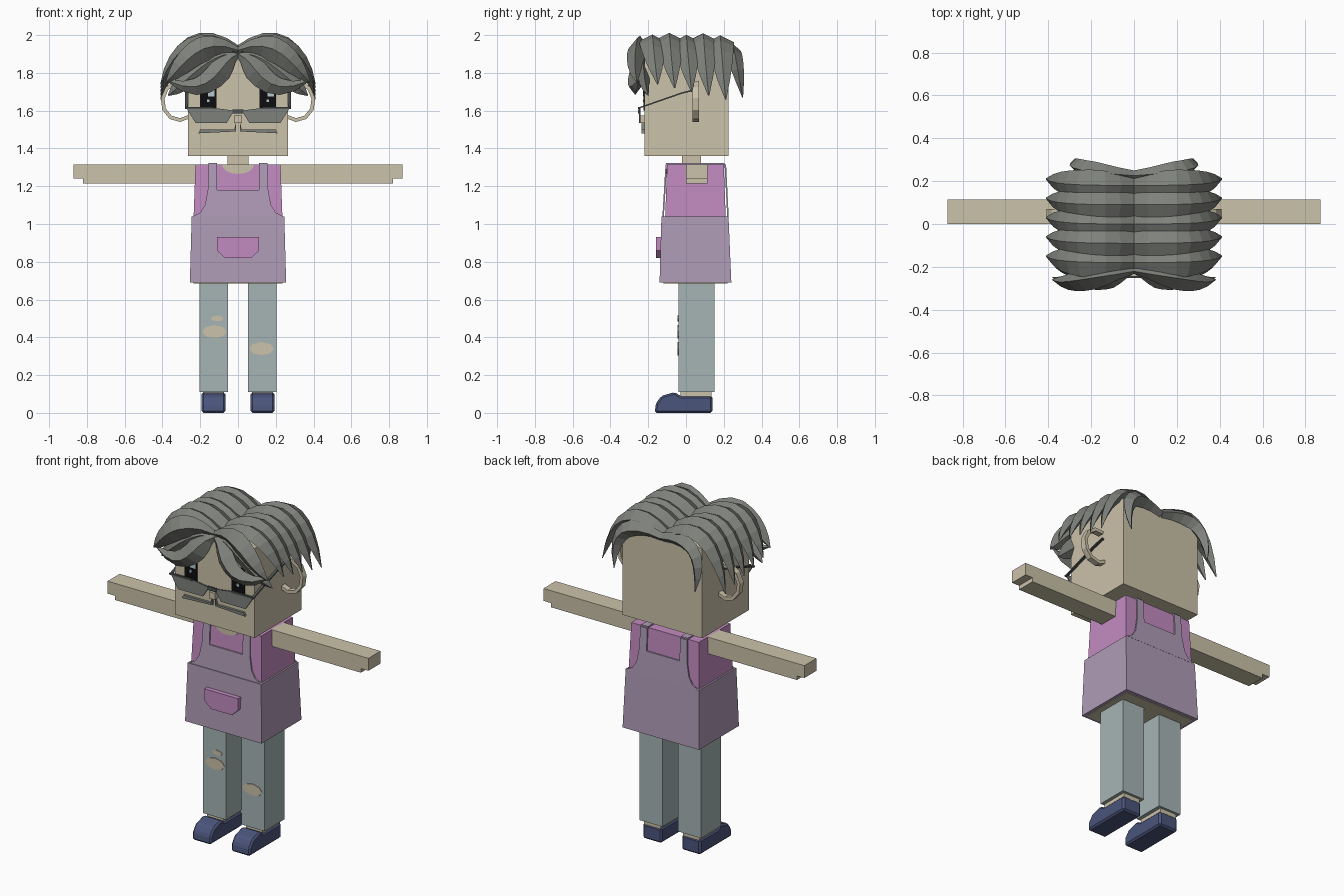
import bpy, bmesh
from math import sin, cos, pi
from mathutils import Vector
from mathutils.geometry import interpolate_bezier

cube = bpy.data.objects.get("Cube")
if cube:
    bpy.data.objects.remove(cube)


def material(name, red, green, blue):
    mat = bpy.data.materials.new(name)
    mat.use_nodes = True
    colour = (red, green, blue, 1)
    mat.diffuse_color = colour
    mat.node_tree.nodes["Principled BSDF"].inputs["Base Color"].default_value = colour
    return mat


SKIN = material("skin", 0.6, 0.54, 0.4)
HAIR = material("grey hair", 0.21, 0.22, 0.2)
SHIRT = material("pink shirt", 0.54, 0.26, 0.53)
APRON = material("mauve apron", 0.43, 0.33, 0.47)
JEANS = material("pale jeans", 0.38, 0.46, 0.46)
SHOE = material("navy shoe", 0.07, 0.09, 0.2)
BLACK = material("eye black", 0.004, 0.004, 0.005)
GLINT = material("eye glint", 0.47, 0.58, 0.6)
FRAME = material("frame grey", 0.08, 0.09, 0.09)

# Shared heights and depths of the body
HEM, WAIST, SHOULDER, CHIN, CROWN = 0.69, 1.04, 1.315, 1.36, 1.9
FACE, NAPE, HEAD_SIDE = -0.22, 0.225, 0.265
CUFF, KNEE_FACE = 0.11, -0.04
THIN = 0.008


def loft(name, mat, rings, mirror=False):
    """Skin a list of equal-length vertex rings, with capped ends."""
    bm = bmesh.new()
    rows = [[bm.verts.new(point) for point in ring] for ring in rings]
    for low, high in zip(rows, rows[1:]):
        for i in range(len(low)):
            bm.faces.new((low[i - 1], low[i], high[i], high[i - 1]))
    bm.faces.new(rows[0])
    bm.faces.new(rows[-1])
    bmesh.ops.recalc_face_normals(bm, faces=bm.faces[:])
    mesh = bpy.data.meshes.new(name)
    bm.to_mesh(mesh)
    bm.free()
    mesh.materials.append(mat)
    part = bpy.data.objects.new(name, mesh)
    bpy.context.collection.objects.link(part)
    if mirror:
        part.modifiers.new("Mirror", "MIRROR").use_mirror_merge = False
    return part


def rectangle(x, y, z):
    return [(x[0], y[0], z), (x[1], y[0], z), (x[1], y[1], z), (x[0], y[1], z)]


def box(name, mat, x, y, z, mirror=False):
    return loft(name, mat, [rectangle(x, y, height) for height in z], mirror)


def middle(half_width):
    return (-half_width, half_width)


def symmetric(half):
    return half + [(-x, z) for x, z in reversed(half)]


def arc(x, z, width, height, start=0.0, sweep=2 * pi, steps=8):
    angles = [start + sweep * i / steps for i in range(steps)]
    return [(x + width * cos(a), z + height * sin(a)) for a in angles]


def plate(name, mat, outline, y, depth=THIN, lean=0.0, mirror=False):
    """Extrude an x-z outline along y; lean tilts it with height above the waist."""
    rings = [[(x, side + lean * (z - WAIST), z) for x, z in outline] for side in (y, y + depth)]
    return loft(name, mat, rings, mirror)


def lock(name, start, pull, sweep, tip, depth, thick, root):
    """Diamond-section strand along a curve, growing from its root and tapering to its tip."""
    path = interpolate_bezier(Vector(start), Vector(pull), Vector(sweep), Vector(tip), 9)
    across = Vector((0, 1, 0))
    rings = []
    for i, point in enumerate(path):
        along = i / (len(path) - 1)
        size = (root + (1 - root) * min(1, along * 3)) * (1 - along ** 4) + 0.05
        ahead = path[min(i + 1, len(path) - 1)] - path[max(i - 1, 0)]
        wide = across * depth * size
        high = ahead.cross(across).normalized() * thick * size
        rings.append([point + wide, point + high, point - wide, point - high])
    return loft(name, HAIR, rings, mirror=True)


# Head and neck
box("head", SKIN, middle(HEAD_SIDE), (FACE, NAPE), (CHIN, CROWN))
box("neck", SKIN, middle(0.055), (-0.02, 0.08), (SHOULDER, CHIN))

# Torso, apron skirt and body underside
loft("shirt", SHIRT, [rectangle(middle(0.235), (-0.11, 0.21), WAIST),
                      rectangle(middle(0.225), (-0.1, 0.2), SHOULDER)])
loft("apron_skirt", APRON, [rectangle(middle(0.255), (-0.14, 0.24), HEM),
                            rectangle(middle(0.245), (-0.13, NAPE), WAIST)])
box("body_underside", SKIN, middle(0.235), (-0.12, 0.22), (HEM - THIN / 2, HEM + THIN))

# Bib with curved sides, and straps over the shoulders
bib = symmetric([(0.24, WAIST), (0.2, 1.06), (0.175, 1.1), (0.16, 1.18)])
strap = [(x, z) for x, z in ((0.11, 1.18), (0.16, 1.18), (0.155, SHOULDER), (0.11, SHOULDER))]
for side, y, lean in (("front", -0.125, 0.06), ("back", 0.218, -0.05)):
    plate(side + "_bib", APRON, bib, y, lean=lean)
    plate(side + "_strap", APRON, strap, y, lean=lean, mirror=True)
box("shoulder_band", APRON, (0.11, 0.155), (-0.105, 0.205), (SHOULDER - THIN, SHOULDER + THIN), mirror=True)
plate("neckline", SKIN, arc(0, SHOULDER, 0.085, 0.05, start=pi, sweep=pi * 9 / 8, steps=9), -0.107)
plate("pocket", SHIRT, symmetric([(0.112, 0.93), (0.112, 0.86), (0.07, 0.82)]), -0.16, depth=0.04)

# Arms with stepped fingertips
box("arm", SKIN, (0.22, 0.82), (0, 0.115), (0.215 + 1, SHOULDER), mirror=True)
box("fingertips", SKIN, (0.82, 0.87), (0, 0.115), (1.24, SHOULDER), mirror=True)

# Legs, ankles and shoes
box("trouser_leg", JEANS, (0.053, 0.205), (KNEE_FACE, 0.15), (CUFF, HEM), mirror=True)
box("ankle", SKIN, (0.075, 0.185), (-0.03, 0.135), (0.05, CUFF), mirror=True)
side_profile = [(0.14, 0), (0.14, 0.09), (-0.03, 0.09), (-0.06, CUFF), (-0.13, 0.09), (-0.16, 0.05), (-0.165, 0)]
shoe = loft("shoe", SHOE, [[(x, y, z) for y, z in side_profile] for x in (0.067, 0.193)], mirror=True)
bevel = shoe.modifiers.new("Bevel", "BEVEL")
bevel.width = 0.01
bevel.segments = 1

# Ripped trousers
for name, x, z, width, height in (("right_knee_rip", -0.125, 0.43, 0.065, 0.035),
                                  ("right_thigh_rip", -0.11, 0.5, 0.035, 0.015),
                                  ("left_knee_rip", 0.125, 0.34, 0.065, 0.035)):
    plate(name, SKIN, arc(x, z, width, height), KNEE_FACE - THIN / 2)

# Eyes: the glints sit on the same side of both
for side, x in (("right", -0.2), ("left", 0.115)):
    box(side + "_eye", BLACK, (x, x + 0.085), (FACE - THIN / 2, FACE), (1.6, 1.76))
    box(side + "_eye_glint", GLINT, (x + 0.04, x + 0.075), (FACE - THIN, FACE), (1.675, 1.735))
    box(side + "_eye_spark", GLINT, (x + 0.035, x + 0.05), (FACE - THIN, FACE), (1.645, 1.66))

# Nose, moustache and glasses
box("nose", SKIN, middle(0.02), (-0.25, FACE), (1.535, 1.575))
plate("moustache", HAIR, [(0.01, 1.54), (0.02, 1.5), (0.2, 1.5), (0.21, 1.48), (0.01, 1.49)],
      -0.235, depth=0.02, mirror=True)
plate("lens", HAIR, [(0.02, 1.6), (0.13, 1.615), (0.275, 1.615), (0.225, 1.535), (0.06, 1.535)], -0.25, mirror=True)
box("lens_brow", FRAME, (0.13, 0.28), (-0.255, -0.243), (1.61, 1.62), mirror=True)
box("glasses_bridge", FRAME, middle(0.03), (-0.253, -0.242), (1.585, 1.605))
loft("glasses_temple", FRAME, [[(HEAD_SIDE, y, z), (0.28, y, z), (0.28, y, z + THIN), (HEAD_SIDE, y, z + THIN)]
                               for y, z in ((-0.25, 1.61), (-0.02, 1.69), (0.06, 1.71))], mirror=True)

# Hoop-shaped ears
outer = arc(0.31, 1.65, 0.1, 0.11, start=-0.7 * pi, sweep=1.5 * pi)
inner = arc(0.31, 1.65, 0.08, 0.09, start=-0.7 * pi, sweep=1.5 * pi)
loft("ear", SKIN, [[(a, 0.035, b), (a, 0.07, b), (c, 0.07, d), (c, 0.035, d)]
                   for (a, b), (c, d) in zip(outer, inner)], mirror=True)

# Hair: overlapping locks falling from the parting down each side
for i in range(5):
    y = -0.18 + 0.09 * i
    lift = 0.015 * (i % 2)
    fall = 1.74 - 0.02 * i
    lock("side_lock", (0, y, CROWN + lift), (0.2, y, 2.04 + lift), (0.33, y, 1.95), (0.41, y + 0.03, fall),
         depth=0.07, thick=0.036, root=0.7)

# Fringe curtains swept outward from the parting
lock("fringe_upper", (0, FACE, 1.92), (0.2, -0.25, 2), (0.28, -0.29, 1.85), (0.38, -0.26, 1.75),
     depth=0.05, thick=0.065, root=0.2)
lock("fringe_lower", (0, FACE, CROWN), (0.1, -0.24, 1.87), (0.12, -0.3, 1.64), (0.38, -0.25, 1.76),
     depth=0.045, thick=0.06, root=0.2)
lock("fringe_under", (0.04, FACE, CROWN), (0.15, FACE, CROWN), (0.28, -0.24, 1.75), (0.37, -0.2, 1.68),
     depth=0.035, thick=0.06, root=0.3)

# Rear curtains framing the back of the head
lock("rear_lock", (0, NAPE, CROWN), (0.2, 0.24, 1.96), (0.3, 0.26, CROWN), (0.27, 0.3, 1.67),
     depth=0.045, thick=0.045, root=0.5)
